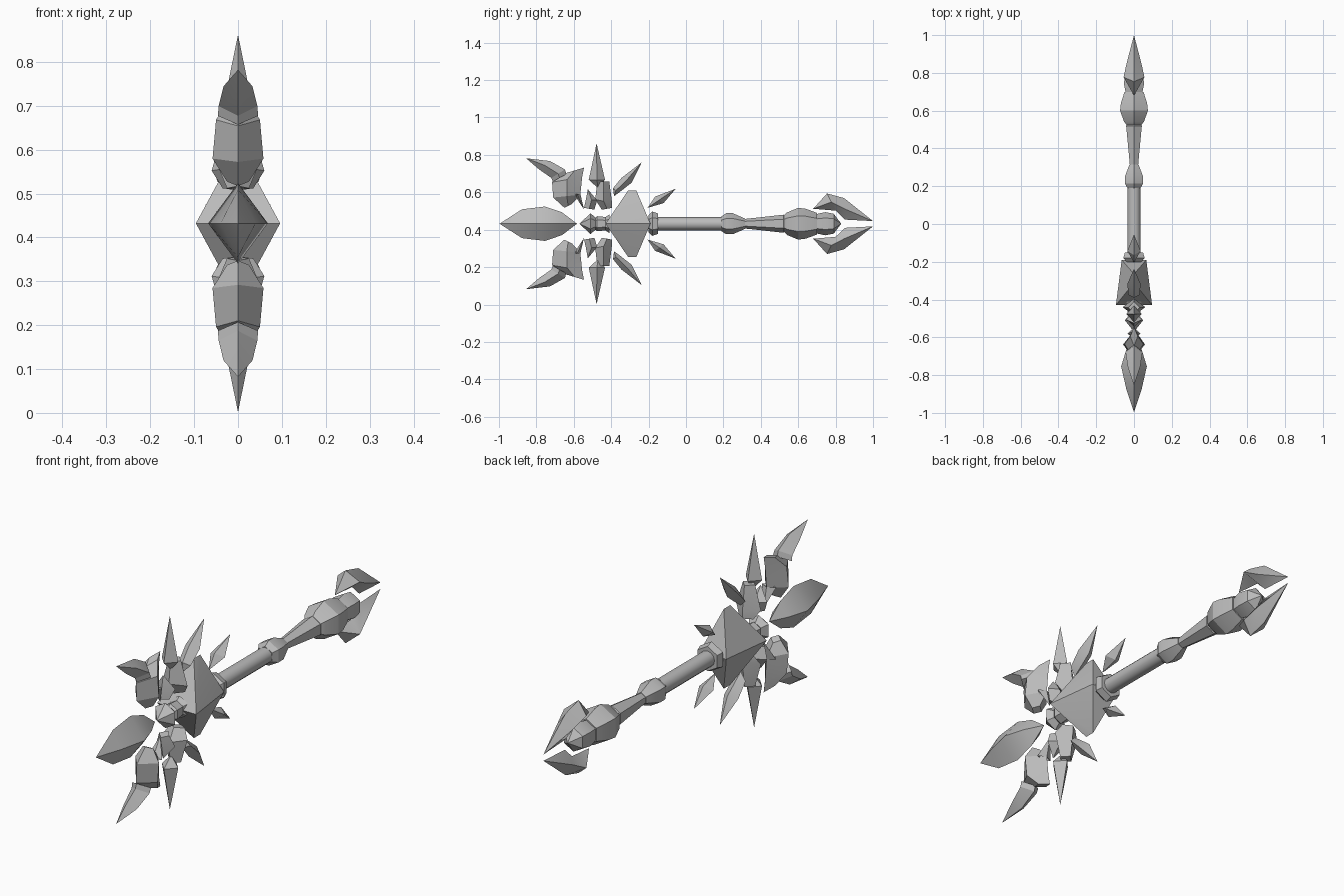
import bpy, bmesh, math

cube = bpy.data.objects.get("Cube")
if cube:
    bpy.data.objects.remove(cube, do_unlink=True)

AXIS_Z = 0.432

grey = bpy.data.materials.new("stone grey")
grey.use_nodes = True
colour = (0.5, 0.5, 0.5, 1)
grey.diffuse_color = colour
grey.node_tree.nodes["Principled BSDF"].inputs["Base Color"].default_value = colour


def finish(name, bm, angle):
    bmesh.ops.recalc_face_normals(bm, faces=bm.faces)
    mesh = bpy.data.meshes.new(name)
    bm.to_mesh(mesh)
    bm.free()
    mesh.materials.append(grey)
    obj = bpy.data.objects.new(name, mesh)
    bpy.context.collection.objects.link(obj)
    bpy.ops.object.select_all(action="DESELECT")
    obj.select_set(True)
    bpy.context.view_layer.objects.active = obj
    bpy.ops.object.shade_smooth_by_angle(angle=math.radians(angle))
    return obj


def loft(name, rings, angle=25):
    """Skin rings of points; a ring of one point is a tip."""
    bm = bmesh.new()
    rows = [[bm.verts.new(p) for p in ring] for ring in rings]
    for a, b in zip(rows, rows[1:]):
        n = max(len(a), len(b))
        for i in range(n):
            j = (i + 1) % n
            corners = [a[i % len(a)], a[j % len(a)], b[j % len(b)], b[i % len(b)]]
            bm.faces.new(list(dict.fromkeys(corners)))
    for end in (rows[0], rows[-1]):
        if len(end) > 2:
            bm.faces.new(end)
    return finish(name, bm, angle)


def turned(name, profile, sides=6, angle=25):
    """Faceted solid along y from (y, radius) pairs."""
    rings = []
    for y, r in profile:
        count = sides if r else 1
        turns = [2 * math.pi * i / sides for i in range(count)]
        rings.append([(r * math.sin(t), y, AXIS_Z + r * math.cos(t)) for t in turns])
    loft(name, rings, angle)


def blade(name, stations, sides=(1, -1)):
    """Diamond-section blade: stations are a tip (y, h) or
    two edge points and a half width (y, h, y, h, w); mirrored below the axis."""
    for s in sides:
        rings = []
        for st in stations:
            a = (0, st[0], AXIS_Z + s * st[1])
            if len(st) == 2:
                rings.append([a])
                continue
            b = (0, st[2], AXIS_Z + s * st[3])
            y, z, w = (a[1] + b[1]) / 2, (a[2] + b[2]) / 2, st[4]
            rings.append([a, (w, y, z), b, (-w, y, z)])
        label = name if len(sides) == 1 else ("upper_" if s > 0 else "lower_") + name
        loft(label, rings)


# Handle, from the head to the pommel
turned("shaft", [(-0.2, 0.035), (0.21, 0.035)], 12, 40)
turned("shaft_collar", [(-0.2, 0.045), (-0.18, 0.065), (-0.15, 0.055)])
turned("shaft_guard", [(0.19, 0.04), (0.215, 0.056), (0.25, 0.056), (0.315, 0.028)])
turned("grip", [(0.31, 0.025), (0.52, 0.048), (0.53, 0.04)])
turned("pommel", [(0.525, 0.045), (0.54, 0.06), (0.6, 0.085), (0.64, 0.08), (0.7, 0.058)])
turned("pommel_cap", [(0.69, 0.05), (0.745, 0.062), (0.79, 0.053), (0.83, 0)])
blade("pommel_claw", [(0.68, 0.08), (0.754, 0.162, 0.8, 0.07, 0.055),
                      (0.845, 0.137, 0.85, 0.022, 0.04), (1, 0.014)])

# Head core: a wedge-ended block with a top and bottom ridge
bm = bmesh.new()
for y, w in ((-0.43, 0.096), (-0.19, 0.065)):
    for x in (-w, w):
        bm.verts.new((x, y, AXIS_Z))
for y in (-0.31, -0.265):
    for h in (-0.177, 0.177):
        bm.verts.new((0, y, AXIS_Z + h))
bmesh.ops.convex_hull(bm, input=bm.verts)
finish("head_core", bm, 15)

# Front knob and floating front crystal
turned("front_knob", [(-0.57, 0), (-0.51, 0.056), (-0.48, 0.028)])
turned("knob_base", [(-0.49, 0.028), (-0.475, 0.04), (-0.43, 0.036), (-0.41, 0.05)])
blade("front_crystal", [(-0.997, 0), (-0.877, 0.077, -0.877, -0.077, 0.04),
                        (-0.754, 0.092, -0.754, -0.092, 0.068),
                        (-0.663, 0.061, -0.663, -0.061, 0.04), (-0.583, 0)], (1,))

# Crystals and spikes around the head
blade("rear_crystal", [(-0.205, 0.085), (-0.165, 0.145, -0.12, 0.11, 0.035), (-0.055, 0.187)])
blade("rear_spike", [(-0.385, 0.147), (-0.39, 0.19, -0.36, 0.165, 0.03),
                     (-0.345, 0.245, -0.29, 0.22, 0.035), (-0.237, 0.328)])
blade("tall_spike", [(-0.47, 0.19), (-0.52, 0.235, -0.433, 0.235, 0.04), (-0.478, 0.43)])
blade("spike_root", [(-0.45, 0.075, -0.395, 0.085, 0.035), (-0.485, 0.13, -0.395, 0.11, 0.06),
                     (-0.475, 0.225, -0.41, 0.225, 0.03)])
blade("claw_root", [(-0.545, 0.085, -0.49, 0.075, 0.025), (-0.535, 0.13, -0.475, 0.125, 0.045),
                    (-0.525, 0.185)])

# Forward claws: broad plate with a hooked tip
blade("claw_plate", [(-0.65, 0.085, -0.61, 0.105, 0.025), (-0.71, 0.14, -0.565, 0.155, 0.058),
                     (-0.716, 0.222, -0.555, 0.25, 0.05), (-0.645, 0.27, -0.545, 0.3, 0.02)])
blade("claw_barb", [(-0.6, 0.13), (-0.6, 0.16, -0.565, 0.16, 0.035), (-0.545, 0.075)])
blade("claw_tip", [(-0.712, 0.225, -0.64, 0.265, 0.046), (-0.72, 0.245, -0.647, 0.29, 0.044),
                   (-0.785, 0.29, -0.727, 0.335, 0.033), (-0.855, 0.35)])
